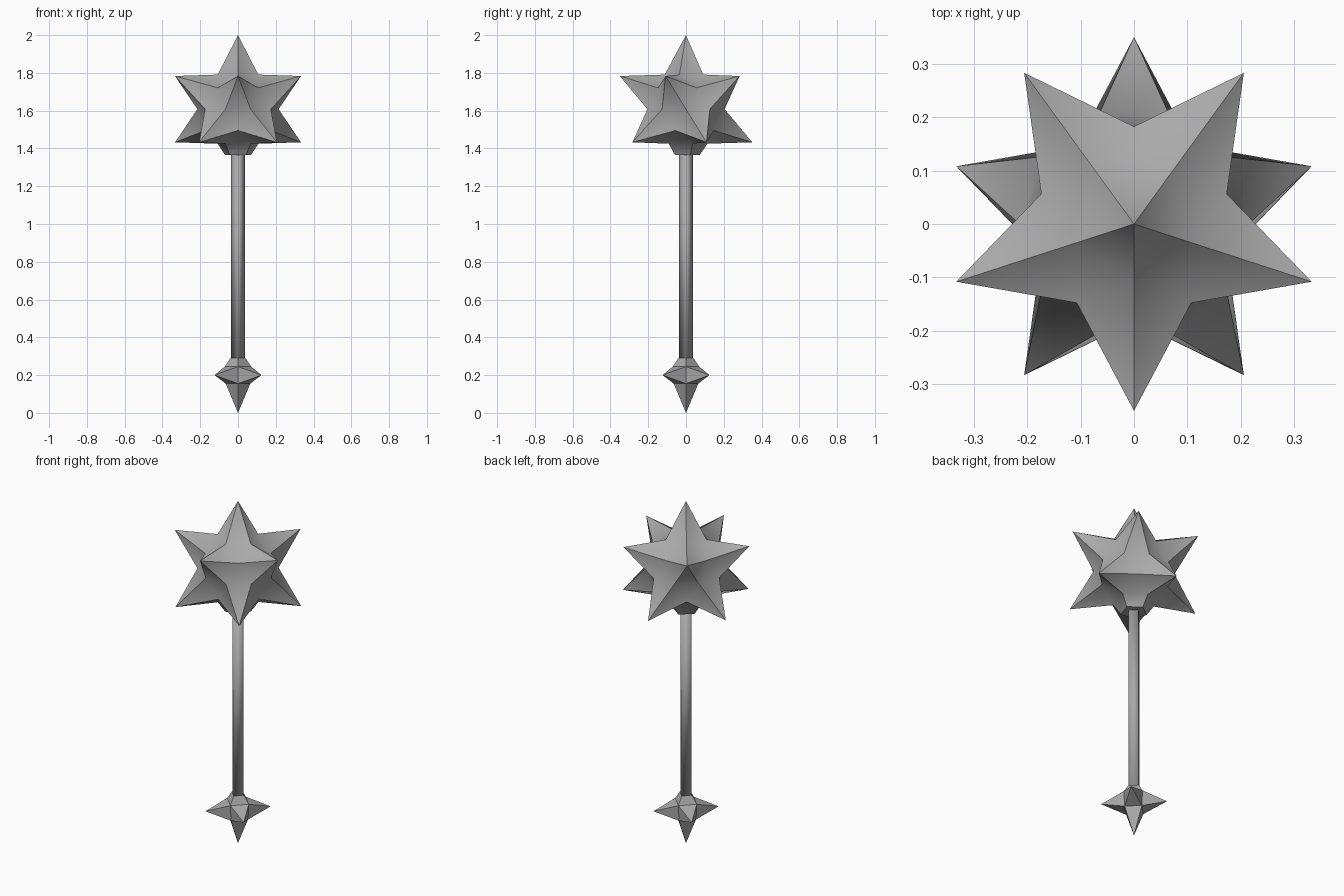
import bpy, bmesh, math
from mathutils import Matrix, Vector

cube = bpy.data.objects.get("Cube")
if cube:
    bpy.data.objects.remove(cube)

steel = bpy.data.materials.new("grey_steel")
GREY = (0.4, 0.4, 0.4, 1)
steel.diffuse_color = GREY
steel.use_nodes = True
steel.node_tree.nodes["Principled BSDF"].inputs["Base Color"].default_value = GREY


def finish(bm, name, angle):
    """Turn a bmesh into a shaded object."""
    bmesh.ops.recalc_face_normals(bm, faces=bm.faces[:])
    mesh = bpy.data.meshes.new(name)
    bm.to_mesh(mesh)
    bm.free()
    obj = bpy.data.objects.new(name, mesh)
    bpy.context.collection.objects.link(obj)
    mesh.materials.append(steel)
    bpy.ops.object.select_all(action='DESELECT')
    obj.select_set(True)
    bpy.context.view_layer.objects.active = obj
    bpy.ops.object.shade_smooth_by_angle(angle=math.radians(angle))
    return obj


def diamond_loft(bm, profile):
    """Skin four-cornered rings (radius, height); return the faces of each band."""
    rings = [[bm.verts.new((r * math.cos(i * math.pi / 2), r * math.sin(i * math.pi / 2), z))
              for i in range(4)] for r, z in profile]
    bands = [[bm.faces.new((a[i], a[(i + 1) % 4], b[(i + 1) % 4], b[i])) for i in range(4)]
             for a, b in zip(rings, rings[1:])]
    bm.faces.new(rings[-1])
    return rings, bands


# Spiked head: ball whose five-edged corners are drawn out into spikes
CENTRE, BALL, TIP = 1.608, 0.215, 0.392
bm = bmesh.new()
bmesh.ops.create_icosphere(bm, subdivisions=1, radius=1)
if len(bm.verts) == 12:
    bmesh.ops.subdivide_edges(bm, edges=bm.edges[:], cuts=1, use_grid_fill=True)
for v in bm.verts:
    v.co = v.co.normalized() * (TIP if len(v.link_edges) == 5 else BALL)
bmesh.ops.rotate(bm, verts=bm.verts[:], matrix=Matrix.Rotation(-math.pi / 2, 3, 'Z'))
bmesh.ops.translate(bm, verts=bm.verts[:], vec=(0, 0, CENTRE))

# Neck: the lowest spike is swapped for a tapered socket
lowest = min(bm.verts, key=lambda v: v.co.z)
bmesh.ops.delete(bm, geom=[lowest], context='VERTS')
rim = [e for e in bm.edges if e.is_boundary]
new = bmesh.ops.extrude_edge_only(bm, edges=rim)["geom"]
for v in [g for g in new if isinstance(g, bmesh.types.BMVert)]:
    v.co = Vector((v.co.x * 0.64, v.co.y * 0.64, 1.365))
bmesh.ops.holes_fill(bm, edges=[e for e in bm.edges if e.is_boundary])
finish(bm, "spiked_head", 30)

# Shaft
bm = bmesh.new()
rings, _ = diamond_loft(bm, [(0.037, 0.28), (0.037, 1.38)])
bm.faces.new(rings[0])
finish(bm, "shaft", 91)

# Pommel: collar, four side spikes and a bottom spike
bm = bmesh.new()
rings, bands = diamond_loft(bm, [(0.065, 0.155), (0.07, 0.245), (0.04, 0.29)])
for face in bands[0]:
    spike = bmesh.ops.poke(bm, faces=[face])["verts"][0]
    spike.co = Vector((math.copysign(0.124, spike.co.x), math.copysign(0.124, spike.co.y), 0.2))
point = bm.verts.new((0, 0, 0))
for i in range(4):
    bm.faces.new((rings[0][i], rings[0][(i + 1) % 4], point))
finish(bm, "pommel", 30)
